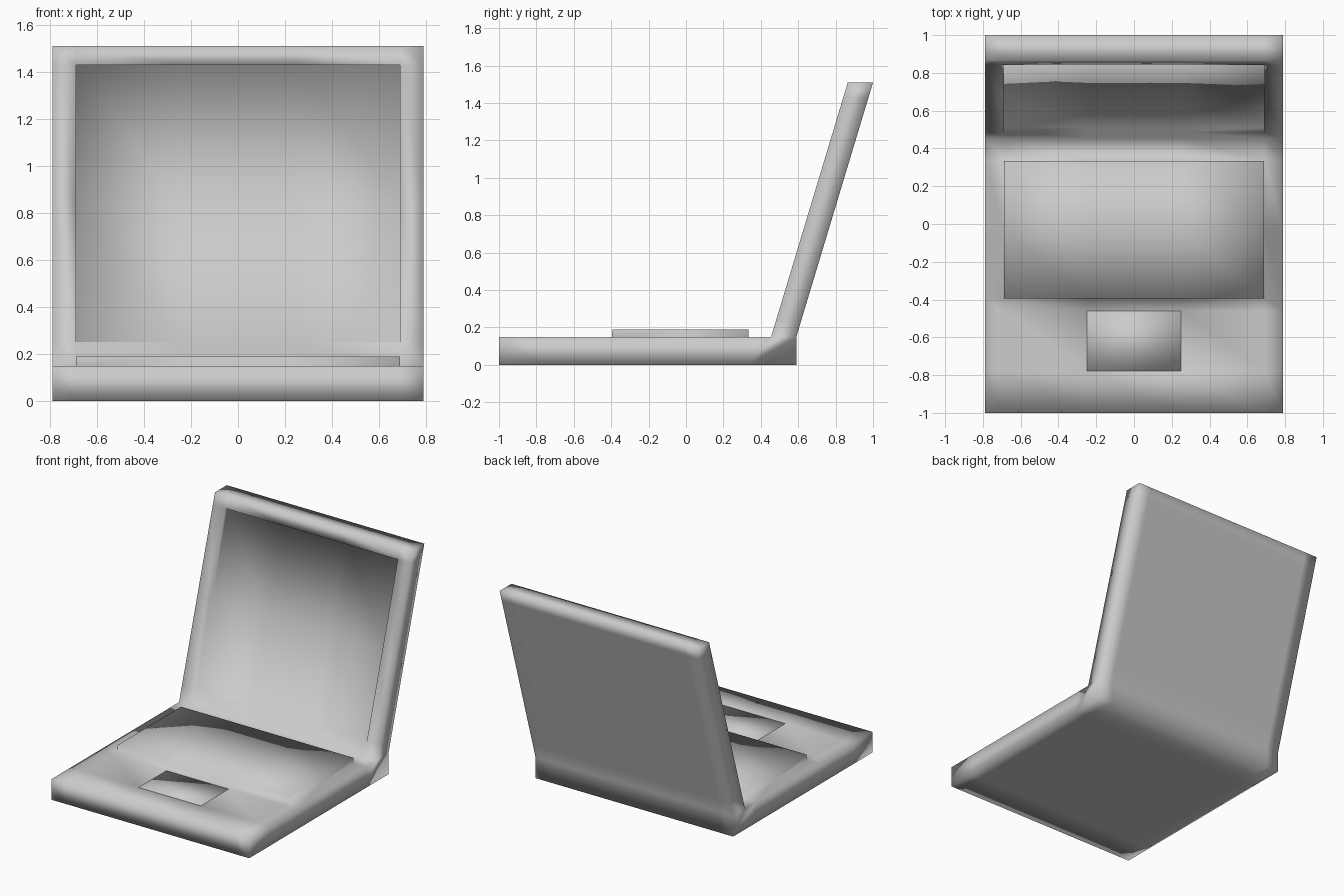
import bpy, bmesh
from mathutils import Vector

if "Cube" in bpy.data.objects:
    bpy.data.objects.remove(bpy.data.objects["Cube"])

HALF_W = 0.79
bm = bmesh.new()

# Body: L-shaped side profile (y, z) extruded across the width
profile = [(-1, 0), (0.59, 0), (0.59, 0.15), (1, 1.51), (0.865, 1.51), (0.455, 0.15), (-1, 0.15)]
left = [bm.verts.new((-HALF_W, y, z)) for y, z in profile]
right = [bm.verts.new((HALF_W, y, z)) for y, z in profile]
bm.faces.new(left)
bm.faces.new(right[::-1])
for i in range(len(profile)):
    j = (i + 1) % len(profile)
    bm.faces.new((left[i], right[i], right[j], left[j]))
bmesh.ops.recalc_face_normals(bm, faces=bm.faces)


def cut(axis, values):
    """Add edge loops across the whole body."""
    for v in values:
        co, no = Vector(), Vector()
        co[axis], no[axis] = v, 1
        geom = bm.verts[:] + bm.edges[:] + bm.faces[:]
        bmesh.ops.bisect_plane(bm, geom=geom, dist=1e-5, plane_co=co, plane_no=no)


cut(0, (-0.69, -0.25, 0.25, 0.69))
cut(1, (-0.78, -0.46, -0.395, -0.03, 0.335))
cut(2, (0.25, 0.84, 1.43))
bm.normal_update()


def pick(normal, half_x, axis, lo, hi):
    """Faces facing one way inside a centred rectangle."""
    found = []
    for f in bm.faces:
        c = f.calc_center_median()
        if f.normal.dot(normal) > 0.9 and abs(c.x) < half_x and lo < c[axis] < hi:
            found.append(f)
    return found


def step(faces, offset, gap=0.001):
    """Inset a region by a hair and move it, making a steep wall."""
    bmesh.ops.inset_region(bm, faces=faces, thickness=gap, use_even_offset=True)
    verts = list({v for f in faces for v in f.verts})
    bmesh.ops.translate(bm, verts=verts, vec=offset)
    bm.normal_update()


UP = Vector((0, 0, 1))
FRONT = Vector((0, -0.957, 0.289))

keyboard = pick(UP, 0.69, 1, -0.395, 0.335)
touchpad = pick(UP, 0.25, 1, -0.78, -0.46)
screen = pick(FRONT, 0.69, 2, 0.25, 1.43)

# Raised keyboard block
step(keyboard, (0, 0, 0.04))
# Flush touchpad surrounded by a thin groove
step(touchpad, (0, 0, -0.015))
step(touchpad, (0, 0, 0.015))
# Recessed screen
step(screen, (0, 0.025, 0))

for f in bm.faces:
    f.smooth = True
mesh = bpy.data.meshes.new("laptop")
bm.to_mesh(mesh)
bm.free()
laptop = bpy.data.objects.new("laptop", mesh)
bpy.context.collection.objects.link(laptop)
